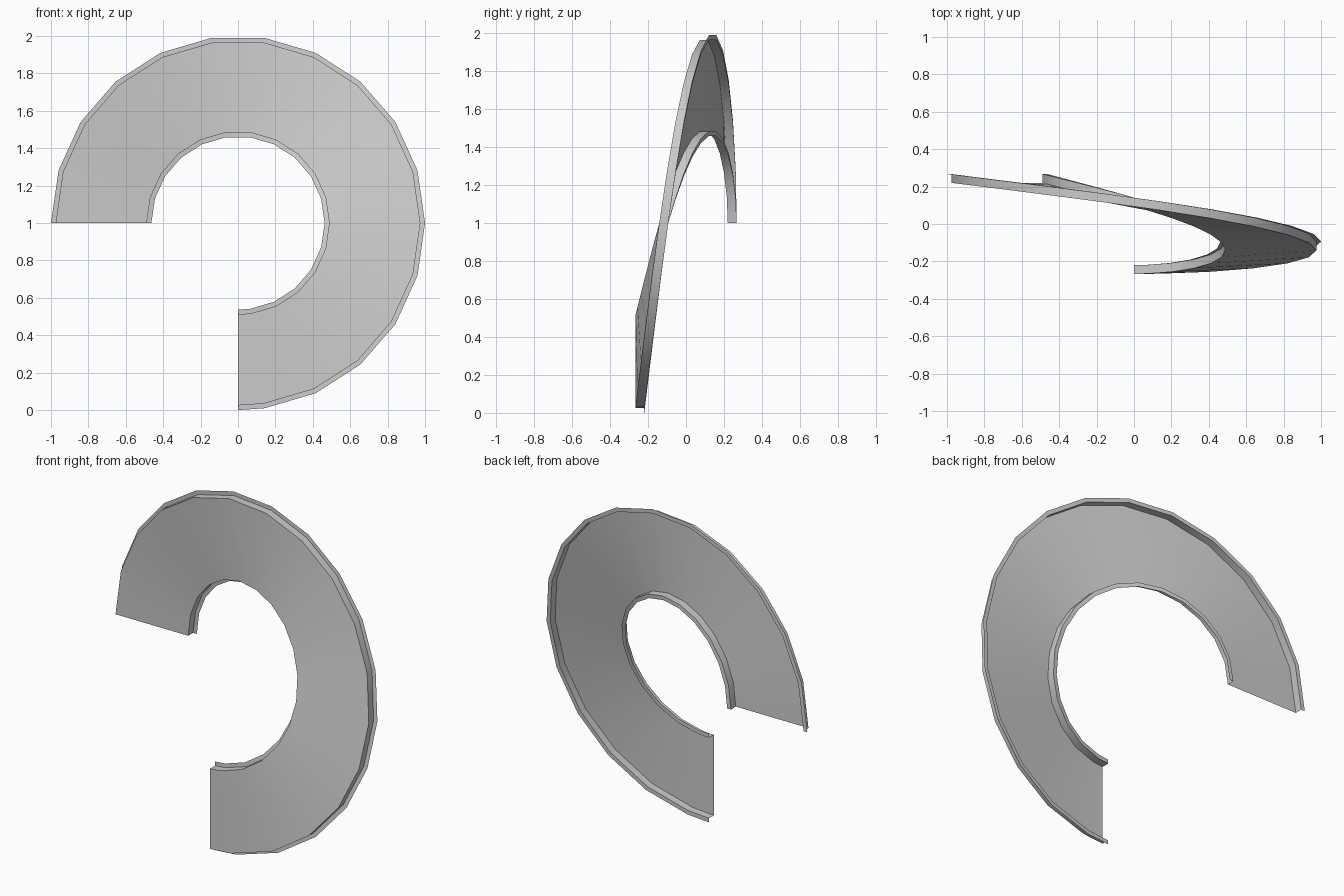
import bpy
import bmesh
import math

cube = bpy.data.objects.get("Cube")
if cube:
    bpy.data.objects.remove(cube, do_unlink=True)

# Plain grey sheet
grey = bpy.data.materials.new("light_grey")
grey.use_nodes = True
colour = (0.6, 0.6, 0.6, 1.0)
grey.diffuse_color = colour
grey.node_tree.nodes["Principled BSDF"].inputs["Base Color"].default_value = colour

# Hat-shaped cross-section: (radius, depth) from inner flange to outer flange
DEPTH = 0.047
PROFILE = [(0.463, DEPTH), (0.488, DEPTH), (0.488, 0), (0.975, 0), (0.975, DEPTH), (1.0, DEPTH)]
HALF_WIDTH = 0.267
RISE = 2 * HALF_WIDTH - DEPTH

# Three-quarter turn: a half step at the bottom, then full steps of a 22-sided ring
STEP = 360 / 22
angles = [-90] + [-90 + STEP * (k + 0.5) for k in range(17)]


def section(bm, degrees):
    """One ring of the sweep, easing from front to back."""
    t = (degrees + 90) / 270
    y = -HALF_WIDTH + RISE * t * t * (3 - 2 * t)
    a = math.radians(degrees)
    return [bm.verts.new((r * math.cos(a), y + d, 1 + r * math.sin(a))) for r, d in PROFILE]


bm = bmesh.new()
rings = [section(bm, a) for a in angles]
for a, b in zip(rings, rings[1:]):
    for j in range(len(PROFILE) - 1):
        bm.faces.new((a[j], a[j + 1], b[j + 1], b[j]))

mesh = bpy.data.meshes.new("curved_channel")
bm.to_mesh(mesh)
bm.free()
mesh.materials.append(grey)
channel = bpy.data.objects.new("curved_channel", mesh)
bpy.context.collection.objects.link(channel)

# Smooth along the sweep, crisp at the folds
bpy.ops.object.select_all(action="DESELECT")
channel.select_set(True)
bpy.context.view_layer.objects.active = channel
bpy.ops.object.shade_smooth_by_angle(angle=math.radians(30))
